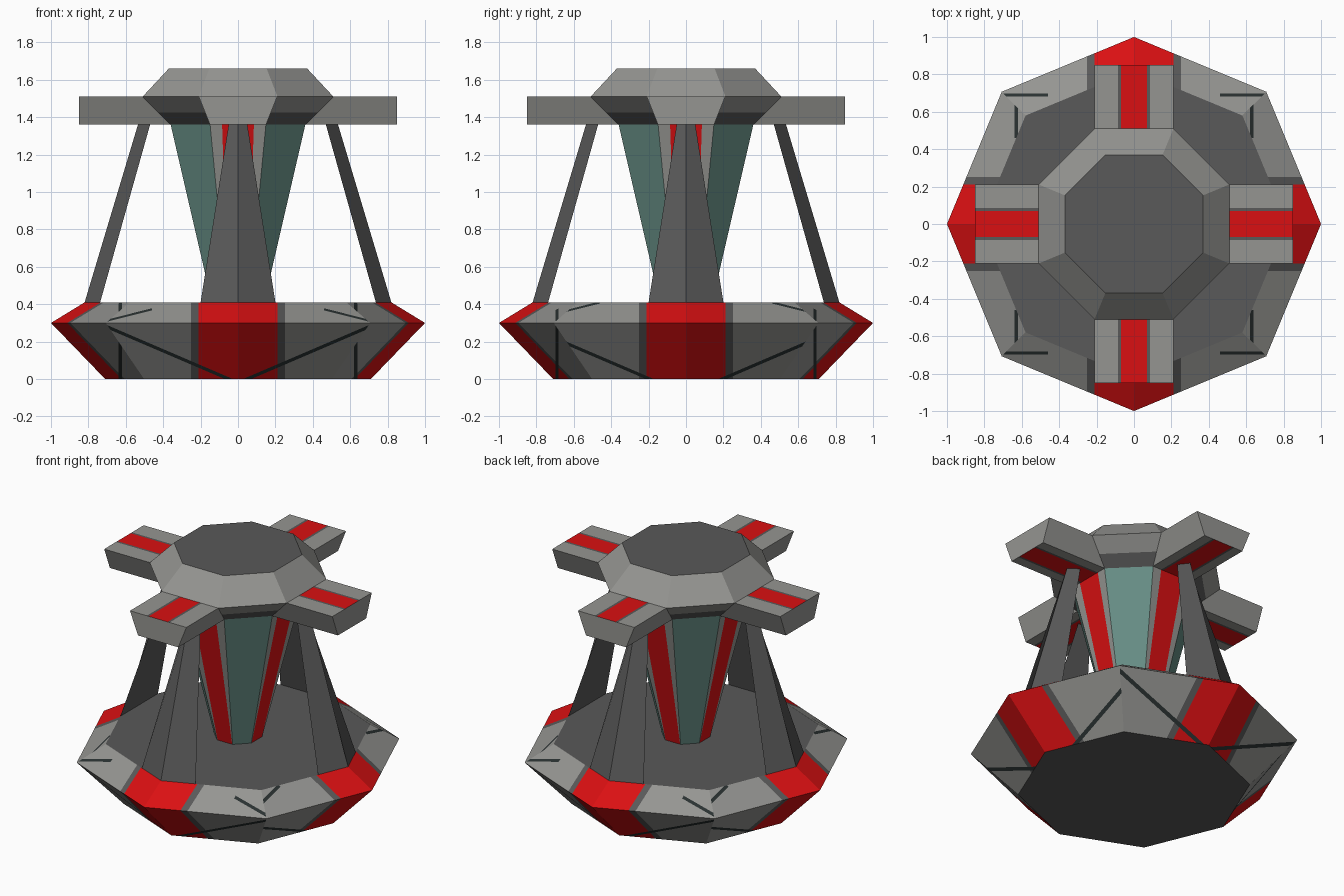
import bpy, bmesh
from math import pi, cos, sin
from mathutils import Vector

cube = bpy.data.objects.get("Cube")
if cube:
    bpy.data.objects.remove(cube, do_unlink=True)

LIGHT, DARK, RED, TEAL, LINE = range(5)
PALETTE = [("light_grey", (0.30, 0.30, 0.285)), ("dark_grey", (0.10, 0.10, 0.10)),
           ("red", (0.70, 0.005, 0.006)), ("teal", (0.135, 0.27, 0.235)),
           ("near_black", (0.022, 0.03, 0.03))]
materials = []
for mat_name, rgb in PALETTE:
    mat = bpy.data.materials.new(mat_name)
    mat.use_nodes = True
    mat.diffuse_color = (*rgb, 1)
    mat.node_tree.nodes["Principled BSDF"].inputs["Base Color"].default_value = (*rgb, 1)
    materials.append(mat)


def loft(rings):
    """Closed solid joining rings of equal point count."""
    bm = bmesh.new()
    loops = [[bm.verts.new(p) for p in ring] for ring in rings]
    n = len(loops[0])
    for a, b in zip(loops, loops[1:]):
        for i in range(n):
            j = (i + 1) % n
            bm.faces.new((a[i], a[j], b[j], b[i]))
    bm.faces.new(loops[0])
    bm.faces.new(loops[-1])
    bmesh.ops.recalc_face_normals(bm, faces=bm.faces)
    return bm


def finish(bm, name, rule, turn=0.0):
    """Colour faces by a rule on centre and normal, then make the object."""
    bm.normal_update()
    for f in bm.faces:
        f.material_index = rule(f.calc_center_median(), f.normal)
    mesh = bpy.data.meshes.new(name)
    bm.to_mesh(mesh)
    bm.free()
    for mat in materials:
        mesh.materials.append(mat)
    obj = bpy.data.objects.new(name, mesh)
    obj.rotation_euler.z = turn
    bpy.context.collection.objects.link(obj)


def octagon(radius, z, offset=0.0):
    return [Vector((radius * cos(k * pi / 4 + offset), radius * sin(k * pi / 4 + offset), z))
            for k in range(8)]


def flat_octagon(apothem, z):
    return octagon(apothem / cos(pi / 8), z, pi / 8)


# Base: octagonal dish with red corner patches, trim and thin panel lines
TRIM_IN, TRIM_OUT, LINE_END = 0.21, 0.25, 0.46
LINE_X, LINE_Y, LINE_HALF = 0.63, 0.69, 0.009
RIM_Z, DECK_Z = 0.30, 0.41
base = loft([octagon(0.71, 0), octagon(1.0, RIM_Z), octagon(0.82, DECK_Z)])
for axis, line in ((Vector((1, 0, 0)), LINE_X), (Vector((0, 1, 0)), LINE_Y)):
    for d in (TRIM_IN, TRIM_OUT, LINE_END, line - LINE_HALF, line + LINE_HALF):
        for side in (-d, d):
            bmesh.ops.bisect_plane(base, geom=base.verts[:] + base.edges[:] + base.faces[:],
                                   plane_co=axis * side, plane_no=axis)


def base_rule(c, n):
    if abs(n.z) > 0.99:
        return DARK
    x, y = abs(c.x), abs(c.y)
    across, out, line = (x, y, LINE_Y) if y > x else (y, x, LINE_X)
    if abs(out - line) < LINE_HALF and (c.z < RIM_Z or across > LINE_END):
        return LINE
    if across < TRIM_IN:
        return RED
    return DARK if across < TRIM_OUT else LIGHT


finish(base, "base", base_rule)

# Stem: tapering octagon, teal diagonal panels and red centre strips
def stem_ring(apothem, strip, z):
    half = apothem * sin(pi / 8) / cos(pi / 8)
    points = []
    for k in range(4):
        a = k * pi / 2
        for t in (-half, -strip, strip, half):
            points.append(Vector((apothem * cos(a) - t * sin(a), apothem * sin(a) + t * cos(a), z)))
    return points


def stem_rule(c, n):
    x, y = sorted((abs(n.x), abs(n.y)))
    if x > 0.4:
        return TEAL
    return RED if min(abs(c.x), abs(c.y)) < 0.01 else LIGHT


finish(loft([stem_ring(0.14, 0.054, DECK_Z), stem_ring(0.36, 0.085, 1.36)]), "stem", stem_rule)

# Hub: bevelled octagon with a darker lower band
finish(loft([flat_octagon(0.36, 1.36), flat_octagon(0.425, 1.425),
             flat_octagon(0.51, 1.51), flat_octagon(0.37, 1.66)]),
       "hub", lambda c, n: DARK if n.z > 0.99 or c.z < 1.42 else LIGHT)


# Arms: striped trapezoid beams growing from the hub
def arm_ring(y_top, y_bottom):
    top = [-0.21, -0.085, -0.07, 0.07, 0.085, 0.21]
    bottom = [0.15, 0.085, 0.07, -0.07, -0.085, -0.15]
    return [(x, -y_top, 1.51) for x in top] + [(x, -y_bottom, 1.36) for x in bottom]


def arm_rule(c, n):
    if abs(n.z) < 0.9 or abs(c.x) > 0.085:
        return LIGHT
    return RED if abs(c.x) < 0.07 else DARK


# Legs: triangular struts, ridge facing outward
def leg_ring(half, ridge, back, z):
    return [(0, -ridge, z), (half, -back, z), (-half, -back, z)]


for k, side in enumerate(("front", "left", "back", "right")):
    finish(loft([arm_ring(0.51, 0.36), arm_ring(0.85, 0.85)]), side + "_arm", arm_rule, k * pi / 2)
    finish(loft([leg_ring(0.20, 0.82, 0.737, DECK_Z), leg_ring(0.05, 0.535, 0.47, 1.36)]),
           side + "_leg", lambda c, n: DARK, k * pi / 2)
